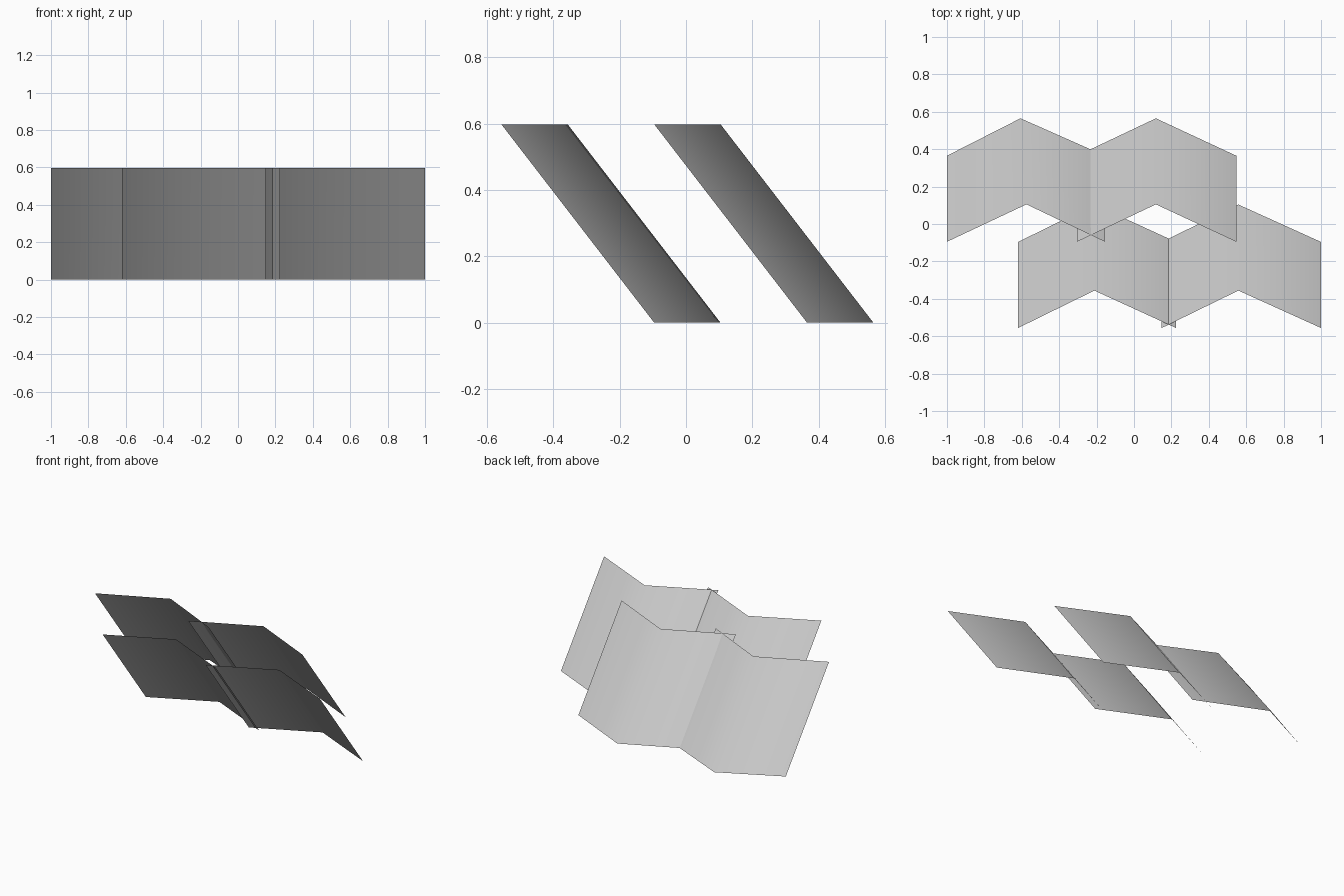
import bpy

if "Cube" in bpy.data.objects:
    bpy.data.objects.remove(bpy.data.objects["Cube"])

HEIGHT = 0.597
LEAN = -0.46      # how far the top edge shifts towards the front
FOLD = 0.20       # depth of the centre crease


def folded_panel(name, left, right, y, low_peak, high_peak):
    """Thin leaning sheet with one vertical crease."""
    bottom = [(left, y, 0), (low_peak, y + FOLD, 0), (right, y, 0)]
    top = [(x, yy + LEAN, HEIGHT)
           for x, yy in ((left, y), (high_peak, y + FOLD), (right, y))]
    mesh = bpy.data.meshes.new(name)
    mesh.from_pydata(bottom + top, [], [(0, 3, 4, 1), (1, 4, 5, 2)])
    mesh.update()
    for face in mesh.polygons:
        face.use_smooth = True
    obj = bpy.data.objects.new(name, mesh)
    bpy.context.collection.objects.link(obj)
    return obj


# Back row: two overlapping creased sheets
folded_panel("back_panel_left", -1.0, -0.155, 0.365, -0.607, -0.575)
folded_panel("back_panel_right", -0.305, 0.547, 0.365, 0.117, 0.117)

# Front row, shifted to the right
folded_panel("front_panel_left", -0.62, 0.225, -0.096, -0.212, -0.212)
folded_panel("front_panel_right", 0.148, 1.0, -0.096, 0.558, 0.558)
